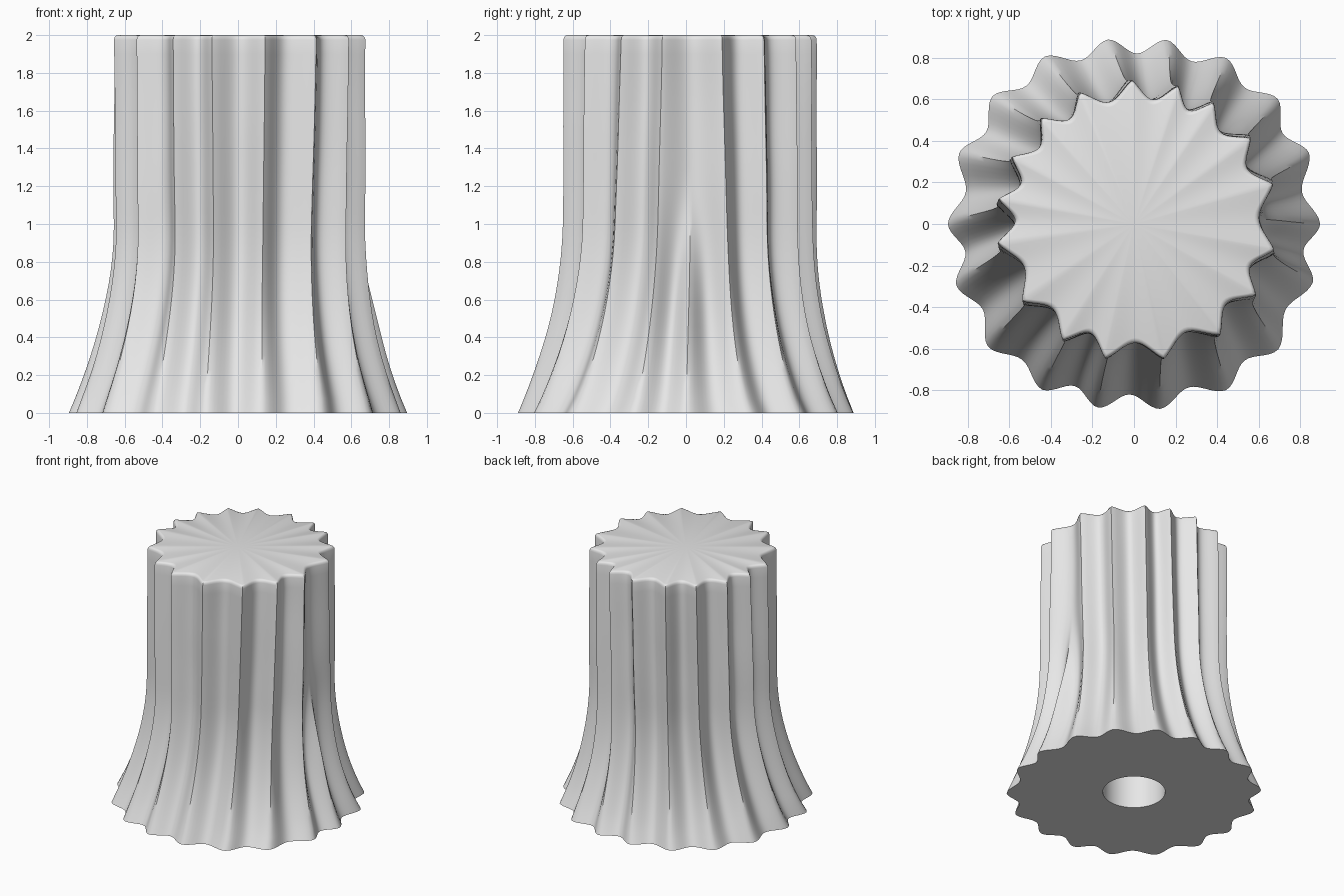
import bpy, bmesh, math
from math import radians, sin, cos, pi, tau
from mathutils import Vector, noise

cube = bpy.data.objects.get("Cube")
if cube:
    bpy.data.objects.remove(cube, do_unlink=True)

HEIGHT = 2.0
STEPS = 14            # samples per ridge
HOLE_RADIUS = 0.225
HOLE_DEPTH = 1.0

# Ridge directions in degrees, at the foot and at the cut top
FOOT = [-161, -140, -119, -101, -82, -61, -41, -18, 0,
        22, 41, 61, 80, 98, 118, 138, 158, 180]
TOP = [-171, -145, -122, -103, -79, -54, -32, -12, 1,
       15, 36, 57, 73, 92, 114, 133, 153, 171]
FADING = 8            # this ridge dies out on the way up


def lerp(a, b, t):
    return a + (b - a) * t


def smooth(t):
    t = min(max(t, 0), 1)
    return t * t * (3 - 2 * t)


def groove(angle, tips, power):
    """0 on a ridge tip, 1 in the middle of the groove between two tips."""
    ring = [tips[-1] - tau] + tips + [tips[0] + tau]
    for a, b in zip(ring, ring[1:]):
        if a <= angle <= b:
            return max(sin(pi * (angle - a) / (b - a)), 0) ** power
    return 0


def trunk_ring(z, inset=0.0):
    """One fluted cross-section of the trunk."""
    rise = z / HEIGHT
    twist = rise ** 0.6
    tips = [radians(lerp(a, b, twist)) for a, b in zip(FOOT, TOP)]
    fewer = tips[:FADING] + tips[FADING + 1:]
    flare = max(0, 1 - z) ** 2
    fade = smooth((z - 0.4) / 0.9)
    power = lerp(1.15, 1.8, flare)
    depth = lerp(0.09, 0.075, flare)
    points = []
    for i, a in enumerate(tips):
        b = tips[i + 1] if i + 1 < len(tips) else tips[0] + tau
        for s in range(STEPS):
            angle = lerp(a, b, s / STEPS)
            wrapped = angle - tau if angle > tips[-1] else angle
            cut = lerp(groove(wrapped, tips, power),
                       groove(wrapped, fewer, power), fade)
            radius = 0.677 + 0.23 * flare - depth * cut - inset
            radius -= 0.012 * flare * cos(4 * angle)
            radius += 0.006 * noise.noise(
                Vector((3 * cos(angle), 3 * sin(angle), 2 * z)))
            lean = 0.015 * smooth(z)
            points.append((radius * cos(angle) + lean,
                           radius * sin(angle) + lean, z))
    return points


def hole_ring(z):
    """Round ring that follows the directions of the foot section."""
    ring = []
    for x, y, _ in trunk_ring(0):
        scale = HOLE_RADIUS / math.hypot(x, y)
        ring.append((x * scale, y * scale, z))
    return ring


# Stack of sections: bore, underside, fluted side, rounded rim
rings = [hole_ring(HOLE_DEPTH), hole_ring(0)]
levels = 26
rim = 0.025
rings += [trunk_ring((HEIGHT - rim) * i / levels) for i in range(levels + 1)]
for turn in (30, 60, 90):
    t = radians(turn)
    rings.append(trunk_ring(HEIGHT - rim + rim * sin(t), rim * (1 - cos(t))))

bm = bmesh.new()
loops = [[bm.verts.new(p) for p in ring] for ring in rings]
count = len(loops[0])
for low, high in zip(loops, loops[1:]):
    for i in range(count):
        j = (i + 1) % count
        bm.faces.new((low[i], low[j], high[j], high[i]))

# Close the bore and the top with fans
for loop, z in ((loops[0], HOLE_DEPTH), (loops[-1], HEIGHT)):
    hub = bm.verts.new((0, 0, z))
    for i in range(count):
        bm.faces.new((loop[i], loop[(i + 1) % count], hub))
bmesh.ops.recalc_face_normals(bm, faces=bm.faces)

mesh = bpy.data.meshes.new("fluted_trunk")
bm.to_mesh(mesh)
bm.free()
trunk = bpy.data.objects.new("fluted_trunk", mesh)
bpy.context.collection.objects.link(trunk)

# Plain grey surface
grey = bpy.data.materials.new("light_grey")
grey.use_nodes = True
colour = (0.8, 0.8, 0.8, 1)
grey.diffuse_color = colour
grey.node_tree.nodes["Principled BSDF"].inputs["Base Color"].default_value = colour
mesh.materials.append(grey)

bpy.ops.object.select_all(action='DESELECT')
trunk.select_set(True)
bpy.context.view_layer.objects.active = trunk
bpy.ops.object.shade_smooth_by_angle(angle=radians(40))
